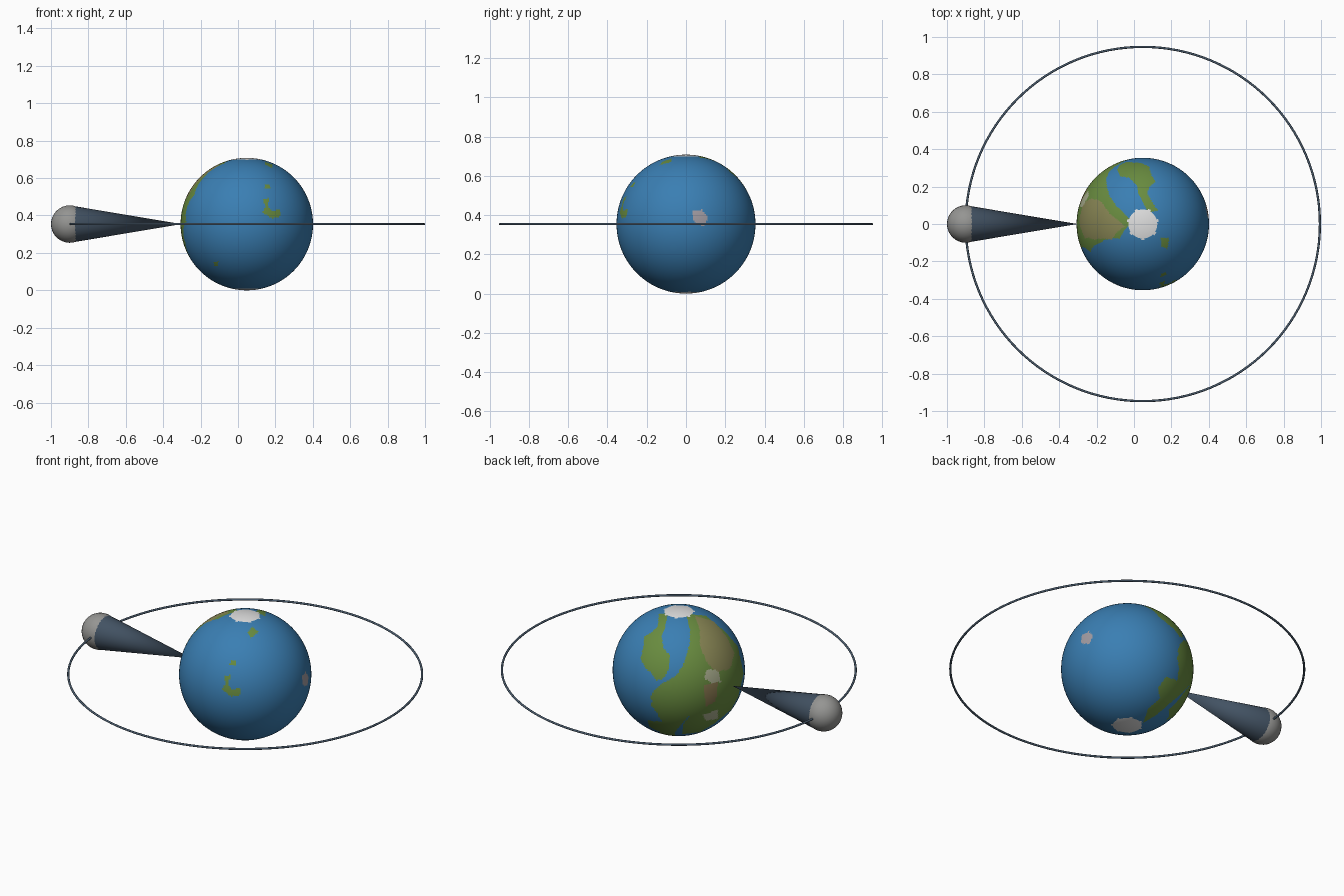
import bpy, bmesh, math
from mathutils import Vector, Matrix

if "Cube" in bpy.data.objects:
    bpy.data.objects.remove(bpy.data.objects["Cube"], do_unlink=True)

CENTRE = Vector((0.047, 0, 0.354))
PLANET_R, ORBIT_R, MOON_R = 0.354, 0.947, 0.1


def material(name, rgb):
    m = bpy.data.materials.new(name)
    m.use_nodes = True
    m.diffuse_color = (*rgb, 1)
    bsdf = m.node_tree.nodes["Principled BSDF"]
    bsdf.inputs["Base Color"].default_value = (*rgb, 1)
    bsdf.inputs["Roughness"].default_value = 0.8
    return m


ocean = material("ocean blue", (0.042, 0.21, 0.45))
green = material("land green", (0.14, 0.26, 0.05))
tan = material("dry land tan", (0.25, 0.24, 0.09))
brown = material("earth brown", (0.25, 0.19, 0.08))
pale = material("pale sand", (0.40, 0.42, 0.27))
ice = material("ice white", (0.74, 0.74, 0.74))
rose = material("island rose grey", (0.36, 0.33, 0.36))
grey = material("moon grey", (0.30, 0.30, 0.29))
slate = material("shadow slate", (0.055, 0.085, 0.125))
steel = material("orbit slate", (0.07, 0.11, 0.16))


def finish(name, bm, mats):
    me = bpy.data.meshes.new(name)
    bm.to_mesh(me)
    bm.free()
    for m in mats:
        me.materials.append(m)
    ob = bpy.data.objects.new(name, me)
    bpy.context.collection.objects.link(ob)
    bpy.ops.object.select_all(action='DESELECT')
    ob.select_set(True)
    bpy.context.view_layer.objects.active = ob
    bpy.ops.object.shade_smooth_by_angle(angle=math.radians(40))
    return ob


def inside(poly, u, v):
    hit = False
    for (x1, y1), (x2, y2) in zip(poly, poly[1:] + poly[:1]):
        if (y1 > v) != (y2 > v) and u < (x2 - x1) * (v - y1) / (y2 - y1) + x1:
            hit = not hit
    return hit


# Planet: sphere whose faces are coloured through stencils
planet = bmesh.new()
bmesh.ops.create_uvsphere(planet, u_segments=256, v_segments=128, radius=PLANET_R)
planet_mats = [ocean, green, tan, brown, pale, ice, rose]


def paint(mat, azimuth, elevation, poly):
    """Project a closed outline (percent of the radius) onto the facing half."""
    a, e = math.radians(azimuth), math.radians(elevation)
    facing = Vector((math.sin(a) * math.cos(e), -math.cos(a) * math.cos(e), math.sin(e)))
    right = Vector((math.cos(a), math.sin(a), 0))
    up = facing.cross(right)
    for f in planet.faces:
        n = f.calc_center_median().normalized()
        if n.dot(facing) > 0 and inside(poly, 100 * n.dot(right), 100 * n.dot(up)):
            f.material_index = planet_mats.index(mat)


# Northern and eastern continents
paint(green, 215, 25, [(-30, 85), (-17, 85), (-21, 63), (-26, 51), (-23, 33), (-14, 22),
                       (-15, 2), (-23, -13), (-35, -16), (-41, -4), (-50, 2), (-58, 17),
                       (-53, 37), (-52, 51), (-41, 57), (-32, 66)])
paint(green, 215, 25, [(11, 85), (17, 60), (17, 42), (12, 24), (6, 7), (-5, -10),
                       (-23, -19), (-38, -31), (-43, -43), (-32, -56), (-11, -56),
                       (11, -47), (20, -65), (8, -80), (5, -97), (32, -94), (55, -80),
                       (79, -60), (90, -40), (98, -5), (89, 36), (70, 58), (41, 82)])
# Southern continent
paint(green, 140, -30, [(75, 21), (99, 26), (101, -17), (84, -35), (66, -50), (43, -70),
                        (24, -81), (32, -59), (50, -44), (46, -29), (59, -11), (76, -17),
                        (78, 2)])
# Dry regions
paint(tan, 215, 25, [(24, 82), (52, 74), (73, 50), (84, 25), (78, 2), (55, -4),
                     (41, 14), (32, 37), (32, 60)])
paint(pale, 215, 25, [(38, -13), (43, 2), (59, -1), (64, -18), (50, -20)])
paint(brown, 215, 25, [(37, -22), (59, -19), (56, -47), (41, -56)])
paint(pale, 215, 25, [(37, -68), (59, -60), (59, -74), (41, -77)])
# Islands
paint(green, 0, 0, [(24, 37), (34, 40), (32, 26), (40, 18), (49, 23), (52, 12),
                    (38, 8), (24, 18), (28, 27)])
paint(green, 0, 0, [(27, 53), (35, 53), (35, 59), (27, 59)])
paint(green, 0, 0, [(-49, -58), (-43, -56), (-44, -64), (-50, -63)])
paint(green, 0, 90, [(27, -21), (40, -21), (37, -38), (28, -34)])
paint(rose, 90, 0, [(8, 18), (23, 21), (32, 9), (27, -3), (12, 2)])
# Polar ice caps with a slightly wavy edge
for f in planet.faces:
    n = f.calc_center_median().normalized()
    lon = math.atan2(n.y, n.x)
    if math.hypot(n.x, n.y) < 0.222 + 0.012 * math.sin(7 * lon):
        f.material_index = planet_mats.index(ice)
bmesh.ops.translate(planet, verts=planet.verts, vec=CENTRE)
finish("planet", planet, planet_mats)

# Moon
moon_centre = CENTRE - Vector((ORBIT_R, 0, 0))
bm = bmesh.new()
bmesh.ops.create_uvsphere(bm, u_segments=32, v_segments=16, radius=MOON_R,
                          matrix=Matrix.Translation(moon_centre))
finish("moon", bm, [grey])

# Shadow cone from the moon's middle to the planet's surface
length = ORBIT_R - PLANET_R + 0.004
bm = bmesh.new()
bmesh.ops.create_cone(bm, cap_ends=True, segments=32, radius1=MOON_R, radius2=0,
                      depth=length,
                      matrix=Matrix.Translation(moon_centre + Vector((length / 2, 0, 0)))
                      @ Matrix.Rotation(math.pi / 2, 4, 'Y'))
finish("shadow_cone", bm, [slate])

# Orbit ring
bpy.ops.mesh.primitive_torus_add(major_segments=128, minor_segments=10,
                                 major_radius=ORBIT_R, minor_radius=0.006, location=CENTRE)
ring = bpy.context.object
ring.name = "orbit_ring"
ring.data.materials.append(steel)
bpy.ops.object.shade_smooth_by_angle(angle=math.radians(60))
